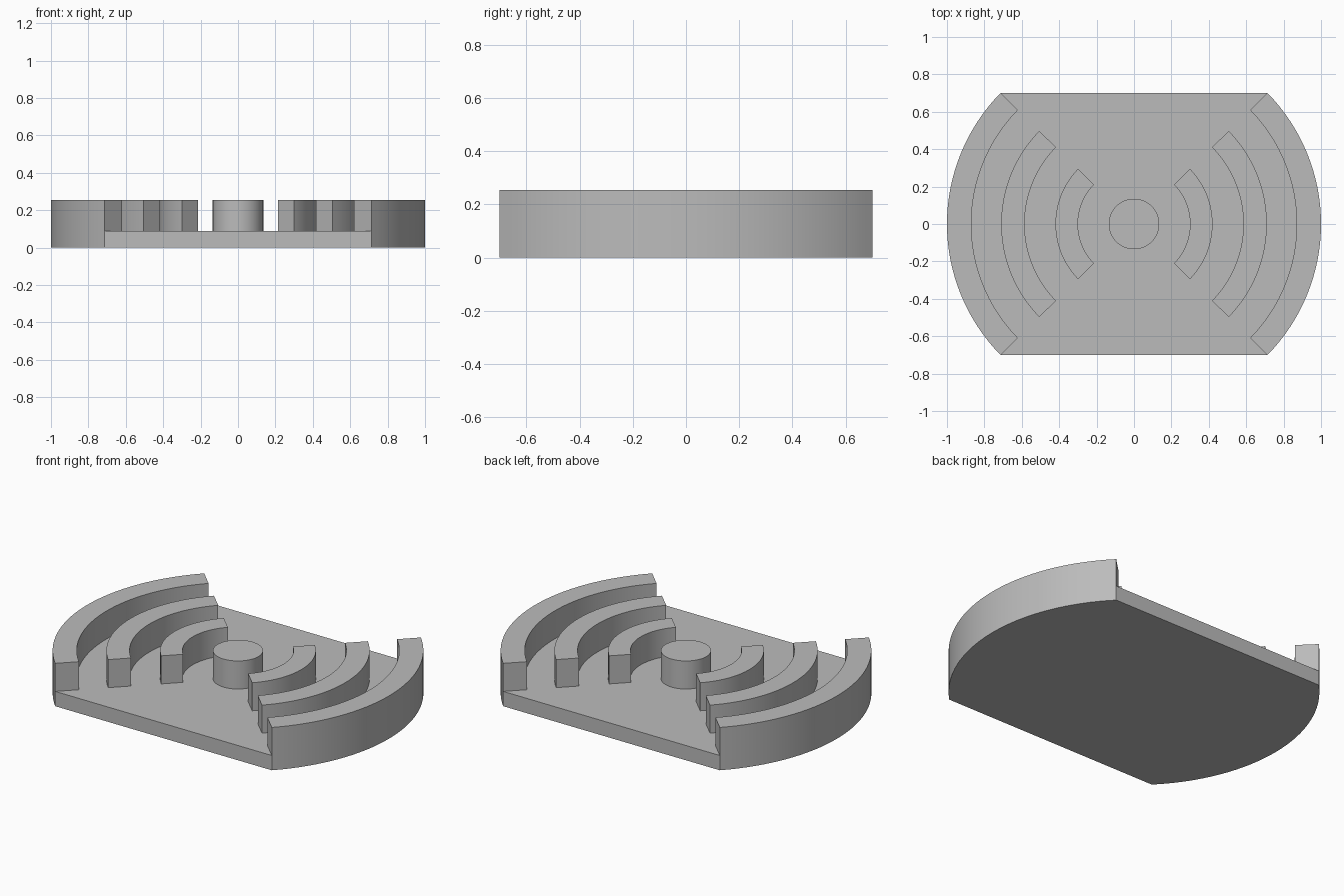
import bpy
import bmesh
from math import sin, cos, pi, radians

HALF_ANGLE = radians(44.5)
FLOOR, TOP = 0.088, 0.255
STEPS = 32

cube = bpy.data.objects.get("Cube")
if cube:
    bpy.data.objects.remove(cube)

grey = bpy.data.materials.new("plain grey")
grey.use_nodes = True
colour = (0.5, 0.5, 0.5, 1)
grey.diffuse_color = colour
grey.node_tree.nodes["Principled BSDF"].inputs["Base Color"].default_value = colour


def arc(radius, middle):
    """Counter-clockwise arc points centred on the direction 'middle'."""
    return [(radius * cos(a), radius * sin(a)) for a in
            (middle + HALF_ANGLE * (2 * i / STEPS - 1) for i in range(STEPS + 1))]


def prism(name, outline, low, high):
    """Solid made by raising a flat outline from low to high."""
    bm = bmesh.new()
    face = bm.faces.new([bm.verts.new((x, y, low)) for x, y in outline])
    raised = bmesh.ops.extrude_face_region(bm, geom=[face])["geom"]
    verts = [v for v in raised if isinstance(v, bmesh.types.BMVert)]
    bmesh.ops.translate(bm, vec=(0, 0, high - low), verts=verts)
    bmesh.ops.recalc_face_normals(bm, faces=bm.faces)
    mesh = bpy.data.meshes.new(name)
    bm.to_mesh(mesh)
    bm.free()
    mesh.materials.append(grey)
    obj = bpy.data.objects.new(name, mesh)
    bpy.context.collection.objects.link(obj)
    return obj


def smooth(obj):
    bpy.ops.object.select_all(action='DESELECT')
    obj.select_set(True)
    bpy.context.view_layer.objects.active = obj
    bpy.ops.object.shade_smooth_by_angle(angle=radians(30))


# Base with outer walls: a full-height block with its middle cut down to the floor
base = prism("base_with_outer_walls", arc(1, 0) + arc(1, pi), 0, TOP)
channel = []
for middle in (0, pi):
    inner, outer = arc(0.87, middle), arc(1.3, middle)
    channel += [outer[0]] + inner + [outer[-1]]
cutter = prism("channel_cutter", channel, FLOOR, TOP + 0.2)
cut = base.modifiers.new("channel", 'BOOLEAN')
cut.operation = 'DIFFERENCE'
cut.solver = 'EXACT'
cut.object = cutter
bpy.ops.object.select_all(action='DESELECT')
base.select_set(True)
bpy.context.view_layer.objects.active = base
bpy.ops.object.modifier_apply(modifier=cut.name)
bpy.data.objects.remove(cutter)
smooth(base)

# Curved ribs on both sides
for side, middle in (("left", 0), ("right", pi)):
    for rib, inner, outer in (("inner", 0.30, 0.42), ("middle", 0.585, 0.71)):
        outline = arc(outer, middle) + arc(inner, middle)[::-1]
        smooth(prism(f"{rib}_rib_{side}", outline, FLOOR, TOP))

# Central post
circle = [(0.135 * cos(a), 0.135 * sin(a)) for a in
          (2 * pi * i / 64 for i in range(64))]
smooth(prism("centre_post", circle, FLOOR, TOP))
